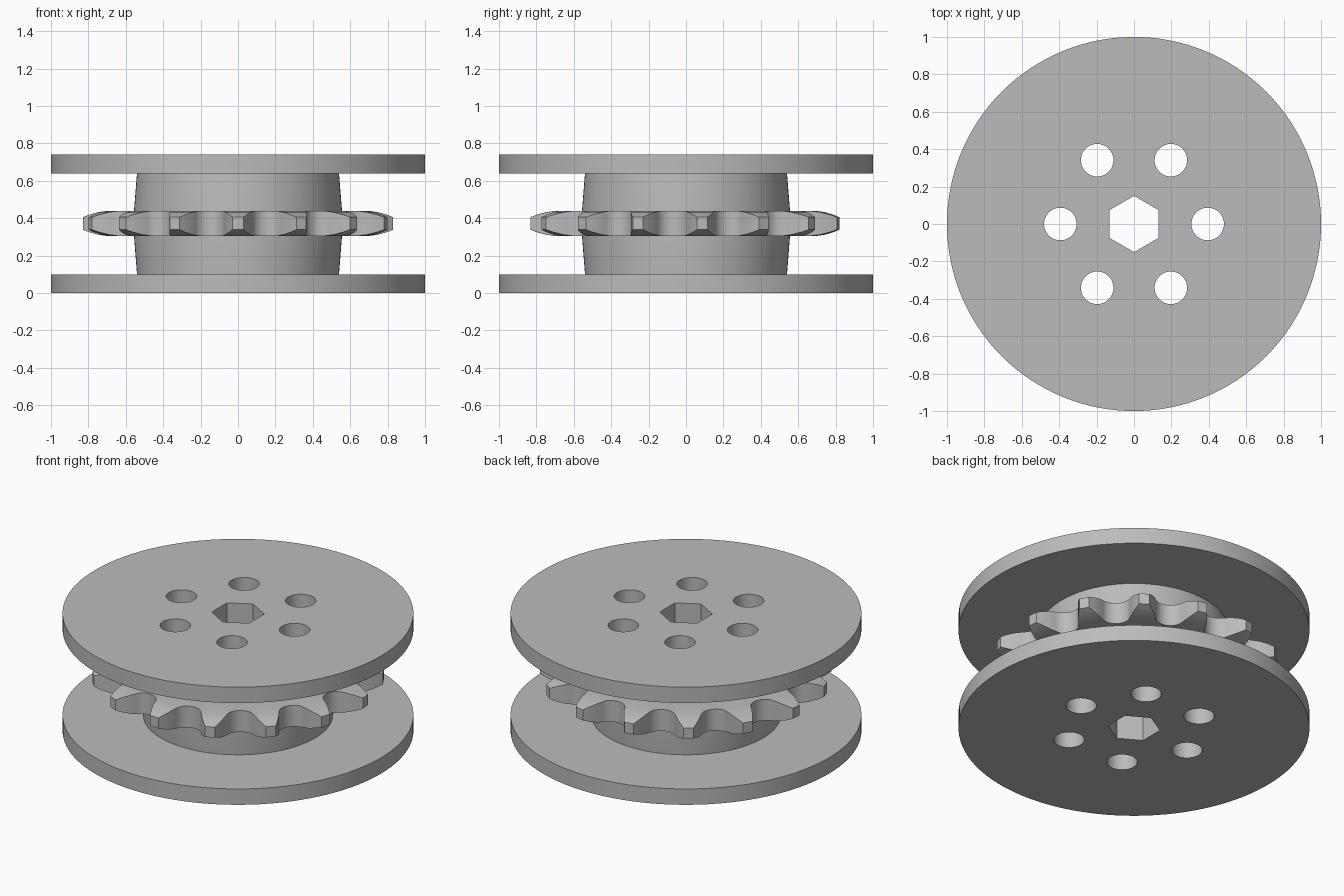
import bpy, bmesh
from math import sin, cos, pi, radians
from mathutils import Vector

cube = bpy.data.objects.get("Cube")
if cube:
    bpy.data.objects.remove(cube, do_unlink=True)

# Plain grey metal
metal = bpy.data.materials.new("grey metal")
metal.use_nodes = True
grey = (0.5, 0.5, 0.5, 1)
metal.diffuse_color = grey
metal.node_tree.nodes["Principled BSDF"].inputs["Base Color"].default_value = grey


def loft(name, rings, closed=False):
    """Skin a stack of equal rings; cap the ends unless the stack closes on itself."""
    bm = bmesh.new()
    loops = [[bm.verts.new(p) for p in ring] for ring in rings]
    count = len(loops[0])
    pairs = list(zip(loops, loops[1:]))
    if closed:
        pairs.append((loops[-1], loops[0]))
    else:
        bm.faces.new(loops[0])
        bm.faces.new(loops[-1])
    for a, b in pairs:
        for i in range(count):
            j = (i + 1) % count
            bm.faces.new((a[i], a[j], b[j], b[i]))
    bmesh.ops.recalc_face_normals(bm, faces=bm.faces)
    mesh = bpy.data.meshes.new(name)
    bm.to_mesh(mesh)
    bm.free()
    mesh.materials.append(metal)
    obj = bpy.data.objects.new(name, mesh)
    bpy.context.collection.objects.link(obj)
    return obj


def circle(radius, z, sides=128, x=0, y=0, start=0):
    return [(x + radius * cos(start + 2 * pi * i / sides),
             y + radius * sin(start + 2 * pi * i / sides), z) for i in range(sides)]


def lathe(name, profile, closed=False):
    return loft(name, [circle(r, z) for r, z in profile], closed)


def boolean(target, tool, operation):
    """Apply a boolean and discard its tool."""
    tool.hide_render = True
    mod = target.modifiers.new("cut", 'BOOLEAN')
    mod.operation, mod.solver, mod.object = operation, 'EXACT', tool
    bpy.context.view_layer.objects.active = target
    bpy.ops.object.modifier_apply(modifier=mod.name)
    bpy.data.objects.remove(tool, do_unlink=True)


# Flanged spool: two discs joined by a hub that swells towards the middle
spool = lathe("flanged_spool", [
    (1, 0), (1, 0.1), (0.54, 0.1), (0.556, 0.305),
    (0.556, 0.44), (0.54, 0.64), (1, 0.64), (1, 0.74)])

# Hexagonal shaft bore and ring of six round holes
low, high = -0.1, 0.84
boolean(spool, loft("bore_cutter", [circle(0.15, z, 6, start=pi / 2) for z in (low, high)]),
        'DIFFERENCE')
for k in range(6):
    x, y = 0.394 * cos(k * pi / 3), 0.394 * sin(k * pi / 3)
    boolean(spool, loft("hole_cutter", [circle(0.087, z, 48, x, y) for z in (low, high)]),
            'DIFFERENCE')

# Sprocket outline: round roller seats, convex flanks and narrow flat tips
TEETH = 15
pitch_radius, roller, tip_radius = 0.755, 0.085, 0.832
half = pi / TEETH
seat_end = radians(65)
seat = [Vector((roller * sin(seat_end * i / 8), pitch_radius - roller * cos(seat_end * i / 8)))
        for i in range(9)]
tip_angle = half - radians(2)
tip = Vector((tip_radius * sin(tip_angle), tip_radius * cos(tip_angle)))
bend = seat[-1] + 0.055 * Vector((cos(seat_end), sin(seat_end)))
flank = [seat[-1] * (1 - t) ** 2 + bend * 2 * t * (1 - t) + tip * t * t
         for t in (0.2, 0.4, 0.6, 0.8, 1)]
right_side = seat + flank
gap = [Vector((-p.x, p.y)) for p in reversed(right_side[1:])] + right_side
outline = []
for k in range(TEETH):
    a = 2 * half * k            # first gap faces the back, so a tooth faces the front
    outline += [(p.x * cos(a) + p.y * sin(a), p.y * cos(a) - p.x * sin(a)) for p in gap]
sprocket = loft("sprocket", [[(x, y, z) for x, y in outline] for z in (0.2, 0.55)])

# Rounded tooth edges: keep only what lies inside a ring with tapered rim
middle = 0.372
taper = [(0.52, 0.067), (0.70, 0.067), (0.75, 0.060), (0.80, 0.046), (0.835, 0.032)]
rim = [(r, middle + h) for r, h in taper] + [(r, middle - h) for r, h in reversed(taper)]
boolean(sprocket, lathe("rim_shape", rim, closed=True), 'INTERSECT')

# Smooth curved walls, crisp edges
bpy.ops.object.select_all(action='DESELECT')
for obj in (spool, sprocket):
    obj.select_set(True)
bpy.context.view_layer.objects.active = spool
bpy.ops.object.shade_smooth_by_angle(angle=radians(25))
